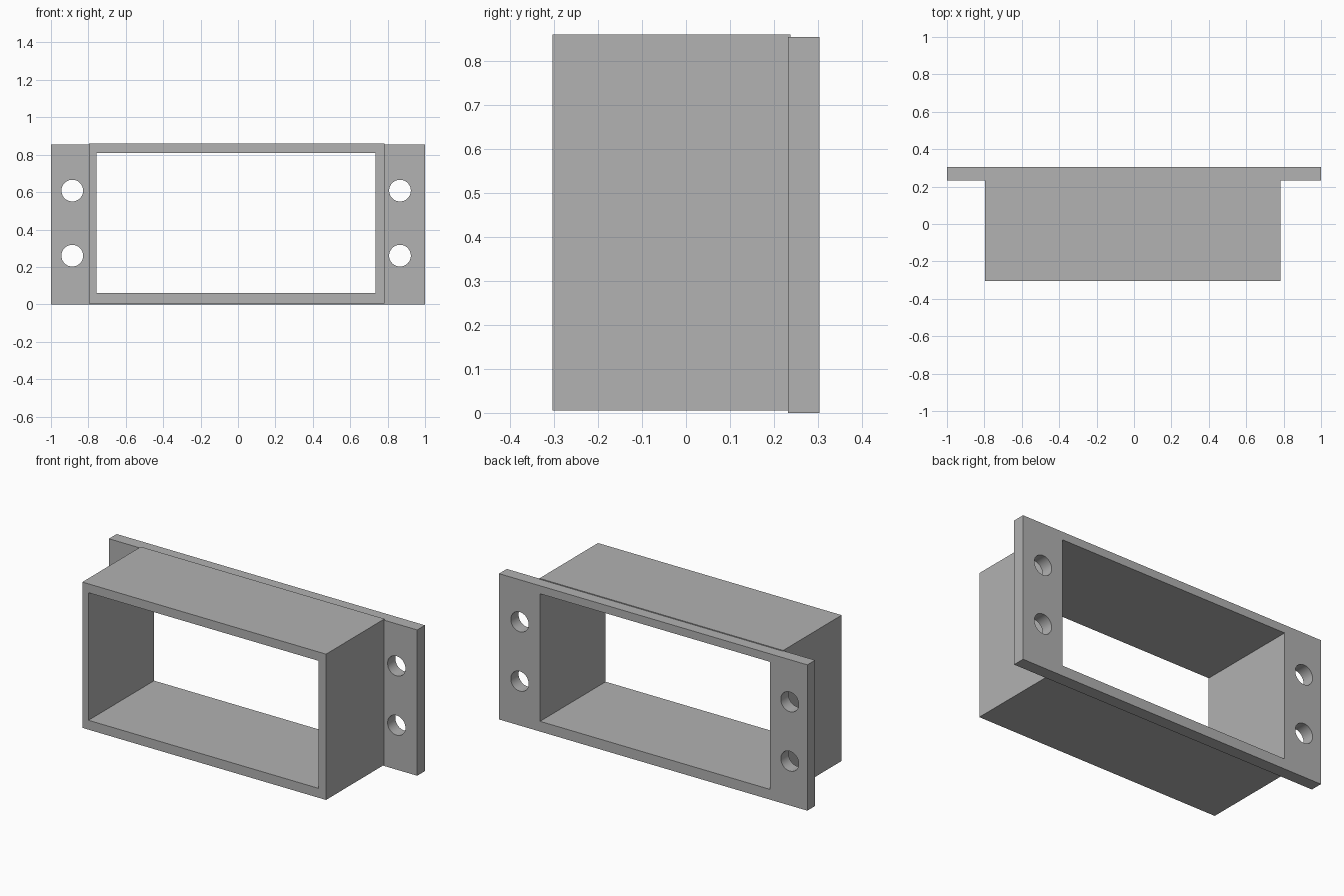
import bpy
import math

if "Cube" in bpy.data.objects:
    bpy.data.objects.remove(bpy.data.objects["Cube"], do_unlink=True)

GREY = (0.445, 0.445, 0.445, 1)
grey = bpy.data.materials.new("plain grey")
grey.use_nodes = True
grey.diffuse_color = GREY
grey.node_tree.nodes["Principled BSDF"].inputs["Base Color"].default_value = GREY


def box(name, x, y, z):
    """Box spanning the (low, high) pair given on each axis."""
    spans = (x, y, z)
    bpy.ops.mesh.primitive_cube_add(size=1, location=[(a + b) / 2 for a, b in spans])
    ob = bpy.context.object
    ob.name = name
    ob.scale = [b - a for a, b in spans]
    bpy.ops.object.transform_apply(location=False, rotation=False, scale=True)
    ob.data.materials.append(grey)
    return ob


def cut(target, cutter):
    """Subtract the cutter from the target, then discard the cutter."""
    cutter.hide_render = True
    mod = target.modifiers.new("cut", 'BOOLEAN')
    mod.operation = 'DIFFERENCE'
    mod.solver = 'EXACT'
    mod.object = cutter
    bpy.ops.object.select_all(action='DESELECT')
    target.select_set(True)
    bpy.context.view_layer.objects.active = target
    bpy.ops.object.modifier_apply(modifier=mod.name)
    bpy.data.objects.remove(cutter, do_unlink=True)


# Rectangular sleeve and the rear mounting flange
sleeve = box("sleeve", (-0.797, 0.784), (-0.304, 0.238), (0.005, 0.86))
flange = box("mounting_flange", (-1, 1), (0.232, 0.304), (0, 0.855))

# Opening straight through both parts
for part in (sleeve, flange):
    cut(part, box("opening_cutter", (-0.757, 0.734), (-1, 1), (0.06, 0.808)))

# Two screw holes in each ear of the flange
for x in (-0.886, 0.866):
    for z in (0.26, 0.608):
        bpy.ops.mesh.primitive_cylinder_add(
            vertices=48, radius=0.058, depth=0.5,
            location=(x, 0.27, z), rotation=(math.pi / 2, 0, 0))
        hole = bpy.context.object
        hole.data.materials.append(grey)
        cut(flange, hole)

# Smooth hole walls, sharp box edges
for part in (sleeve, flange):
    bpy.ops.object.select_all(action='DESELECT')
    part.select_set(True)
    bpy.context.view_layer.objects.active = part
    bpy.ops.object.shade_smooth_by_angle(angle=math.radians(30))
